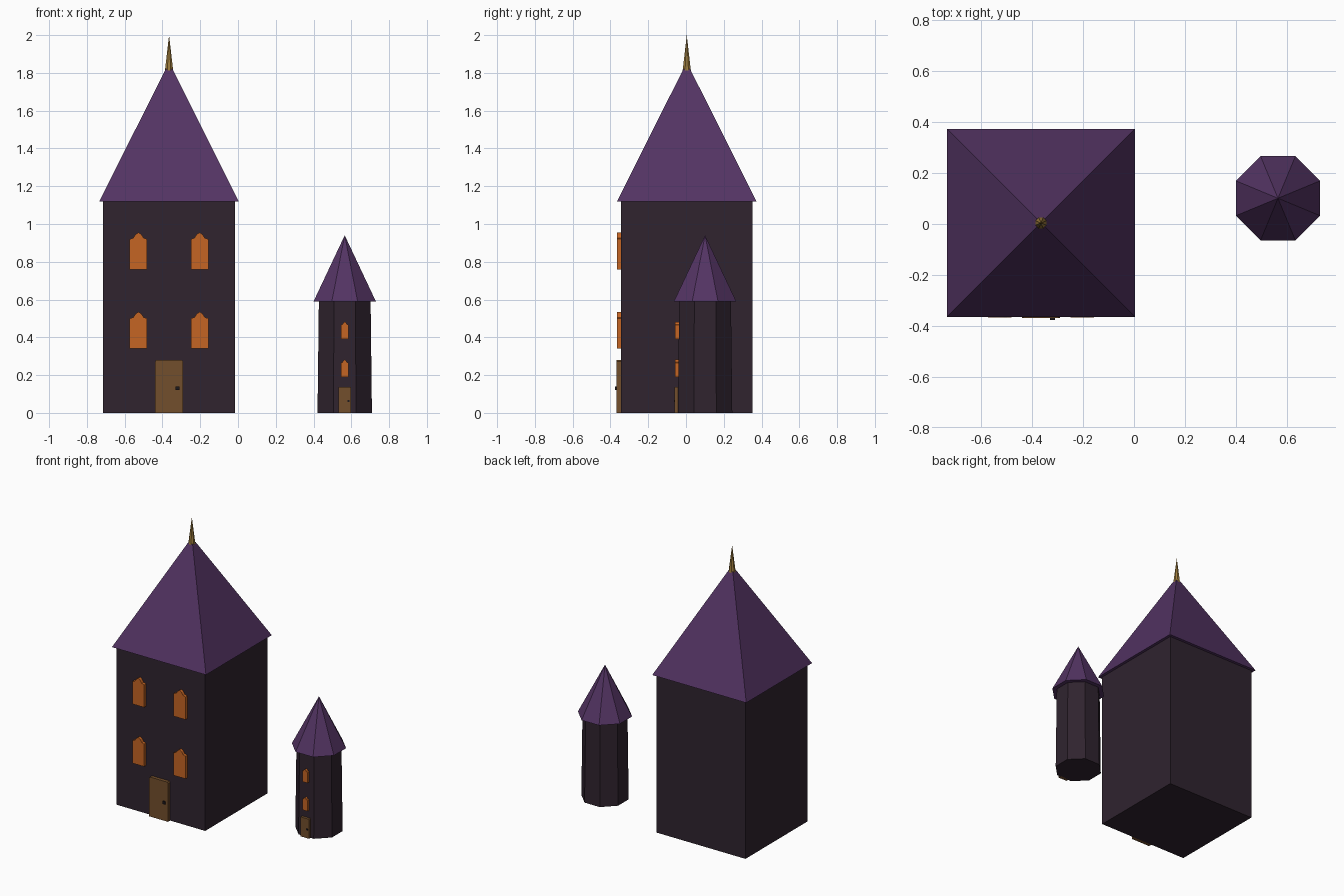
import bpy, bmesh, math
from mathutils import Matrix, Vector

cube = bpy.data.objects.get("Cube")
if cube:
    bpy.data.objects.remove(cube, do_unlink=True)


def material(name, rgb):
    m = bpy.data.materials.new(name)
    m.use_nodes = True
    m.diffuse_color = (*rgb, 1)
    m.node_tree.nodes["Principled BSDF"].inputs["Base Color"].default_value = (*rgb, 1)
    return m


WALL = material("dark wall", (0.029, 0.017, 0.028))
ROOF = material("purple roof", (0.087, 0.034, 0.125))
GLOW = material("orange window", (0.56, 0.13, 0.017))
WOOD = material("brown wood", (0.17, 0.077, 0.025))
GOLD = material("gold spire", (0.34, 0.20, 0.045))
IRON = material("black iron", (0.012, 0.009, 0.012))


def finish(bm, name, mat):
    bmesh.ops.recalc_face_normals(bm, faces=bm.faces)
    mesh = bpy.data.meshes.new(name)
    bm.to_mesh(mesh)
    bm.free()
    mesh.materials.append(mat)
    obj = bpy.data.objects.new(name, mesh)
    bpy.context.collection.objects.link(obj)
    return obj


def prism(name, mat, sides, centre, z0, z1, flat0, flat1):
    """Tapered prism with flat sides facing the axes; flat0/flat1 are half widths."""
    bm = bmesh.new()
    k = 1 / math.cos(math.pi / sides)
    place = Matrix.Translation((*centre, (z0 + z1) / 2)) @ Matrix.Rotation(math.pi / sides, 4, 'Z')
    bmesh.ops.create_cone(bm, cap_ends=True, segments=sides, radius1=flat0 * k,
                          radius2=flat1 * k, depth=z1 - z0, matrix=place)
    bmesh.ops.remove_doubles(bm, verts=bm.verts, dist=1e-5)
    return finish(bm, name, mat)


def plate(name, mat, outline, x, z, width, height, y_front, y_back):
    """Unit outline in x and z, scaled and extruded from front to back."""
    bm = bmesh.new()
    face = bm.faces.new([bm.verts.new((x + u * width, y_front, z + v * height)) for u, v in outline])
    new = bmesh.ops.extrude_face_region(bm, geom=[face])["geom"]
    moved = [g for g in new if isinstance(g, bmesh.types.BMVert)]
    bmesh.ops.translate(bm, verts=moved, vec=Vector((0, y_back - y_front, 0)))
    return finish(bm, name, mat)


def mirrored(half):
    """Complete a right-hand outline that runs from bottom to top."""
    return half + [(-u, v) for u, v in reversed(half) if u > 0]


POINTED = mirrored([(0.5, 0), (0.5, 0.82), (0.3, 0.85), (0.16, 0.95), (0, 1)])
DOOR = mirrored([(0.5, 0), (0.5, 0.97), (0.46, 1)])
SQUARE = mirrored([(0.5, 0), (0.5, 1)])

# Large square tower
big = (-0.365, 0.004)
prism("large_tower_wall", WALL, 4, big, 0, 1.12, 0.349, 0.349)
prism("large_tower_roof", ROOF, 4, big, 1.12, 1.82, 0.369, 0.018)
prism("large_tower_spire", GOLD, 8, big, 1.81, 2.0, 0.022, 0)
for floor, z in (("lower", 0.34), ("upper", 0.76)):
    for side, s in (("left", 1), ("right", -1)):
        plate(f"large_{floor}_{side}_window", GLOW, POINTED, big[0] + s * 0.162, z,
              0.093, 0.195, -0.366, -0.34)
plate("large_door", WOOD, DOOR, big[0], 0, 0.148, 0.28, -0.369, -0.34)
plate("large_door_handle", IRON, SQUARE, -0.32, 0.12, 0.02, 0.02, -0.377, -0.36)

# Small octagonal tower
small = (0.565, 0.101)
prism("small_tower_wall", WALL, 8, small, 0, 0.59, 0.144, 0.137)
prism("small_tower_roof", ROOF, 8, small, 0.59, 0.94, 0.165, 0)
for floor, z in (("lower", 0.19), ("upper", 0.39)):
    plate(f"small_{floor}_window", GLOW, POINTED, small[0], z, 0.041, 0.092, -0.057, -0.03)
plate("small_door", WOOD, DOOR, small[0], 0, 0.068, 0.138, -0.06, -0.035)
plate("small_door_handle", IRON, SQUARE, 0.585, 0.058, 0.01, 0.01, -0.064, -0.055)
